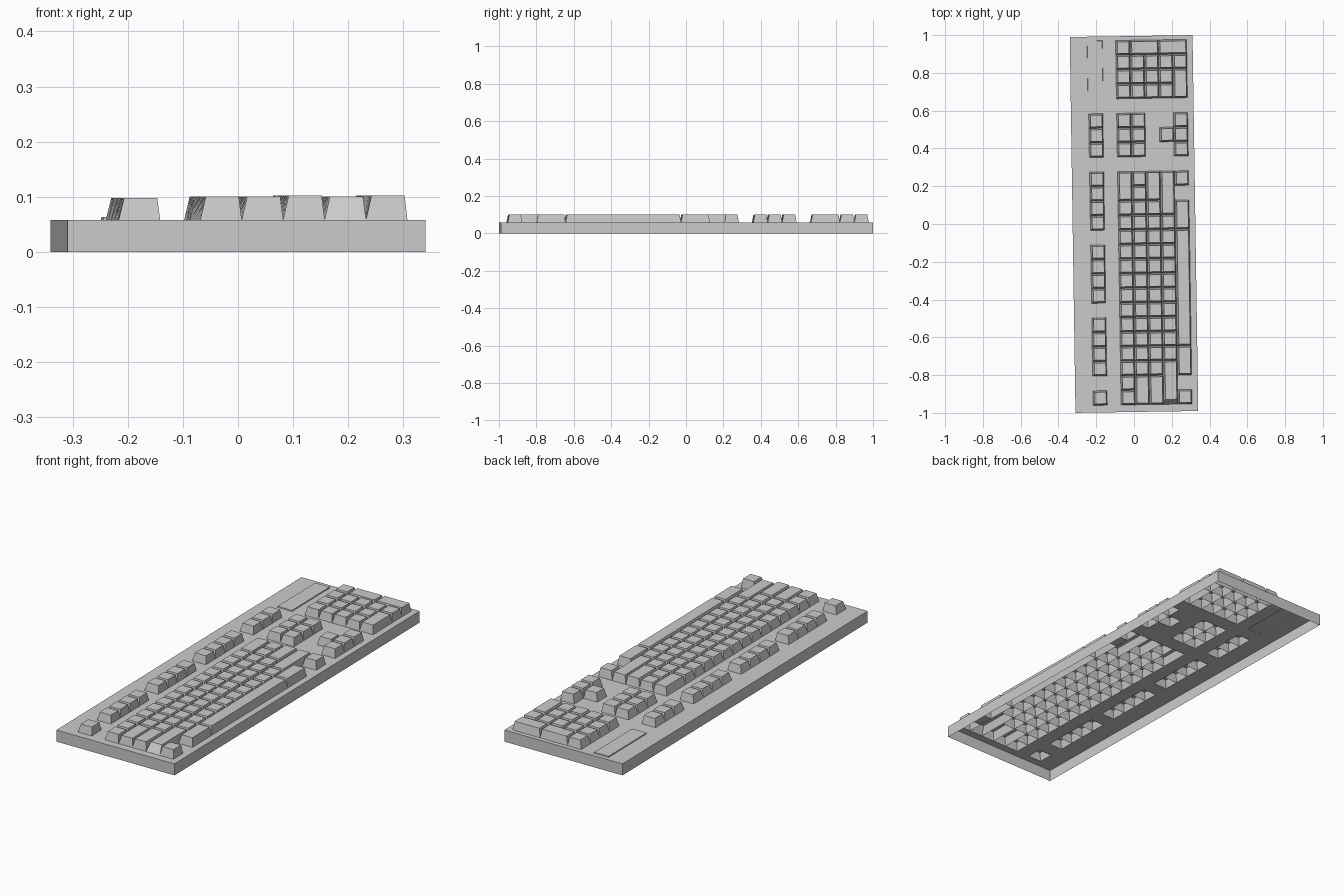
import bpy
import bmesh
import math

if "Cube" in bpy.data.objects:
    bpy.data.objects.remove(bpy.data.objects["Cube"], do_unlink=True)

HALF_X, HALF_Y, DECK = 0.325, 0.995, 0.058   # case half sizes and deck height
ROW, UNIT = 0.0752, 0.0772                   # key pitch across and along the board
X0, Y0 = -0.083, -0.957                      # corner of the main key block
TURN = math.radians(0.87)                    # the board lies slightly askew
FN = -1.97                                   # row position of the function keys
TOPS = {FN: 0.098, 2: 0.102, 4: 0.102}       # key top heights that differ by row

grey = bpy.data.materials.new("plain_grey")
grey.use_nodes = True
grey.diffuse_color = (0.6, 0.6, 0.6, 1)
grey.node_tree.nodes["Principled BSDF"].inputs["Base Color"].default_value = (0.6, 0.6, 0.6, 1)


def finish(name, bm):
    mesh = bpy.data.meshes.new(name)
    bm.to_mesh(mesh)
    bm.free()
    mesh.materials.append(grey)
    obj = bpy.data.objects.new(name, mesh)
    obj.rotation_euler.z = TURN
    bpy.context.collection.objects.link(obj)
    return obj


def ring(bm, x1, x2, y1, y2, z):
    return [bm.verts.new((x, y, z)) for x, y in ((x1, y1), (x2, y1), (x2, y2), (x1, y2))]


def skirt(bm, low, high):
    for i in range(4):
        j = (i + 1) % 4
        bm.faces.new((low[i], low[j], high[j], high[i]))


def cap(bm, rect, top, back=0.010, front=0.005, start=0.008, end=0.008):
    """Hollow tapered cap standing on the deck, open below."""
    x1, x2, y1, y2 = rect
    low = ring(bm, x1, x2, y1, y2, DECK)
    high = ring(bm, x1 + back, x2 - front, y1 + start, y2 - end, top)
    skirt(bm, low, high)
    bm.faces.new(high)


def key_rect(row, start, width=1, rows=1):
    x, y = X0 + row * ROW, Y0 + start * UNIT
    return (x, x + rows * ROW, y, y + width * UNIT)


def run(row, start, count):
    return [(row, start + i) for i in range(count)]


# Key layout: (row, start, width, rows)
clusters = {
    "function_keys": run(FN, 0, 1) + run(FN, 2, 4) + run(FN, 7, 4) + run(FN, 12, 4)
    + run(FN, 17, 3),
    "main_keys": run(0, 0, 14) + [(0, 14, 2)]
    + [(1, 0, 2)] + run(1, 2, 14)
    + [(2, 0, 2)] + run(2, 2, 12) + [(2, 14, 2)]
    + [(3, 0, 3)] + run(3, 3, 10) + [(3, 13, 3)],
    "bottom_row_keys": [(4, 0), (4, 2, 2), (4, 4, 8), (4, 12, 2), (4, 15)],
    "navigation_keys": run(0, 17, 3) + run(1, 17, 3),
    "arrow_keys": run(3, 18, 1) + run(4, 17, 3),
    "number_pad_keys": [k for r in range(4) for k in run(r, 21, 3)]
    + [(4, 21, 2), (4, 23), (0, 24), (1, 24, 1, 2), (3, 24, 1, 2)],
}

holes = []
for name, keys in clusters.items():
    bm = bmesh.new()
    for key in keys:
        rect = key_rect(*key)
        holes.append(rect)
        # the long key at the start of the fourth row has a gently sloped end
        slope = 0.026 if key == (3, 0, 3) else 0.008
        cap(bm, rect, TOPS.get(key[0], 0.1), start=slope)
    finish(name, bm)

# Low raised indicator panel beside the number pad
x1, x2, y1, y2 = key_rect(FN, 21, 4)
panel = (x1 - 0.003, x2 + 0.003, y1, y2)
holes.append(panel)
bm = bmesh.new()
cap(bm, panel, DECK + 0.005, 0.001, 0.001, 0.001, 0.001)
finish("indicator_panel", bm)

# Case: side walls and a deck with an opening under every key, open below
bm = bmesh.new()
size = (-HALF_X, HALF_X, -HALF_Y, HALF_Y)
skirt(bm, ring(bm, *size, 0), ring(bm, *size, DECK))
xs = sorted({round(v, 4) for r in holes + [size] for v in r[:2]})
ys = sorted({round(v, 4) for r in holes + [size] for v in r[2:]})
for xa, xb in zip(xs, xs[1:]):
    for ya, yb in zip(ys, ys[1:]):
        cx, cy = (xa + xb) / 2, (ya + yb) / 2
        if not any(r[0] < cx < r[1] and r[2] < cy < r[3] for r in holes):
            bm.faces.new(ring(bm, xa, xb, ya, yb, DECK))
bmesh.ops.remove_doubles(bm, verts=bm.verts, dist=0.00005)
finish("case", bm)
